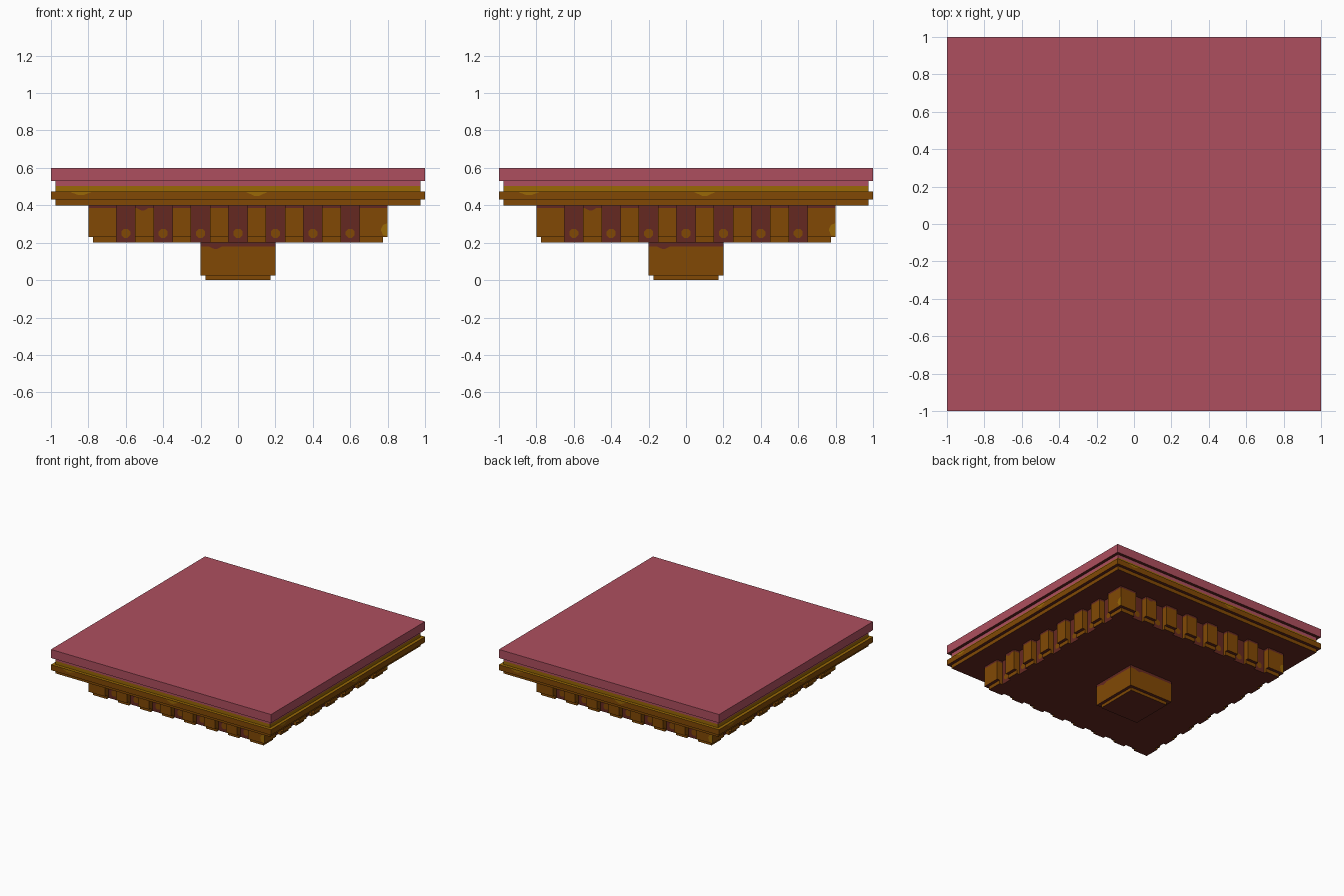
import bpy, bmesh, math
from mathutils import Matrix

if "Cube" in bpy.data.objects:
    bpy.data.objects.remove(bpy.data.objects["Cube"])


def material(name, r, g, b):
    m = bpy.data.materials.new(name)
    m.diffuse_color = tuple((c / 255) ** 2.2 for c in (r, g, b)) + (1,)
    m.use_nodes = True
    m.node_tree.nodes["Principled BSDF"].inputs["Base Color"].default_value = m.diffuse_color
    return m


PINK, BROWN, OCHRE, RED = range(4)
MATS = [material("rose pink", 172, 80, 95), material("wood brown", 128, 74, 13),
        material("ochre", 152, 104, 14), material("dark red", 101, 45, 38)]


def finish(name, bm):
    mesh = bpy.data.meshes.new(name)
    bm.to_mesh(mesh)
    bm.free()
    for m in MATS:
        mesh.materials.append(m)
    ob = bpy.data.objects.new(name, mesh)
    bpy.context.collection.objects.link(ob)
    return ob


def square(r):
    return [(-r, -r), (r, -r), (r, r), (-r, r)]


def toothed(r, inner=0.75):
    # square outline with seven notches on each side
    side = [(-r, -r)]
    for i in range(-3, 4):
        a, b = i * 0.2 - 0.05, i * 0.2 + 0.05
        side += [(a, -r), (a, -inner), (b, -inner), (b, -r)]
    pts = []
    for k in range(4):
        for x, y in side:
            for _ in range(k):
                x, y = -y, x
            pts.append((x, y))
    return pts


def loft(name, rings, colours, bottom=RED, top=None):
    # stacked outlines, one colour per step, optional end caps
    bm = bmesh.new()
    loops = [[bm.verts.new((x, y, z)) for x, y in pts] for pts, z in rings]
    n = len(loops[0])
    for a, b, c in zip(loops, loops[1:], colours):
        for i in range(n):
            j = (i + 1) % n
            q = (a[i], a[j], b[j], b[i])
            if len({tuple(round(t, 5) for t in v.co) for v in q}) < 4:
                continue
            bm.faces.new(q).material_index = c
    if bottom is not None:
        bm.faces.new(loops[0][::-1]).material_index = bottom
    if top is not None:
        bm.faces.new(loops[-1]).material_index = top
    return finish(name, bm)


# central foot
loft("foot", [(square(0.175), 0), (square(0.175), 0.025), (square(0.2), 0.025),
              (square(0.2), 0.18), (square(0.2), 0.2)], [BROWN, RED, BROWN, RED])

# toothed block, notch backs in dark red
block = loft("toothed_block",
             [(toothed(0.775), 0.2), (toothed(0.775), 0.23), (toothed(0.8), 0.23),
              (toothed(0.8), 0.385), (toothed(0.8), 0.4)],
             [BROWN, RED, BROWN, RED])
for f in block.data.polygons:
    c = f.center
    if abs(f.normal.z) < 0.1 and abs(max(abs(c.x), abs(c.y)) - 0.75) < 0.001:
        f.material_index = RED

# stepped slab and neck
loft("stepped_slab",
     [(square(0.975), 0.4), (square(0.975), 0.43), (square(1), 0.43), (square(1), 0.475),
      (square(0.975), 0.475), (square(0.975), 0.503), (square(0.975), 0.53)],
     [BROWN, RED, BROWN, OCHRE, OCHRE, PINK])

# top slab
loft("top_slab", [(square(1), 0.53), (square(1), 0.6)], [PINK], top=PINK)


# painted details: thin plates repeated on all four sides
def plates(name, shapes, distance, colour, thick=0.003):
    bm = bmesh.new()
    for k in range(4):
        rot = Matrix.Rotation(k * math.pi / 2, 4, 'Z')
        for pts in shapes:
            f = bm.faces.new([bm.verts.new(rot @ Matrix.Translation((x, -distance - thick, z)).translation)
                              for x, z in pts])
            f.material_index = colour
    return finish(name, bm)


def disc(x, z, r):
    return [(x + r * math.cos((i + 0.5) * math.pi / 4), z + r * math.sin((i + 0.5) * math.pi / 4))
            for i in range(8)]


def drip(x, z, w, h):
    return [(x - w, z), (x - w * 0.2, z - h), (x + w * 0.2, z - h), (x + w, z)]


plates("notch_dots", [disc(i * 0.2, 0.25, 0.026) for i in range(-3, 4)], 0.75, BROWN)
plates("slab_drips", [drip(-0.84, 0.472, 0.06, 0.018), drip(0.1, 0.472, 0.06, 0.022)], 1.0, OCHRE, 0.001)
plates("tooth_drip", [drip(-0.51, 0.387, 0.035, 0.015)], 0.8, RED, 0.001)
plates("foot_drip", [drip(-0.12, 0.182, 0.04, 0.015)], 0.2, RED, 0.001)
plates("corner_spot", [[(0.8, 0.235), (0.8, 0.305), (0.775, 0.295), (0.763, 0.27), (0.775, 0.24)]],
       0.8, OCHRE, 0.001)
